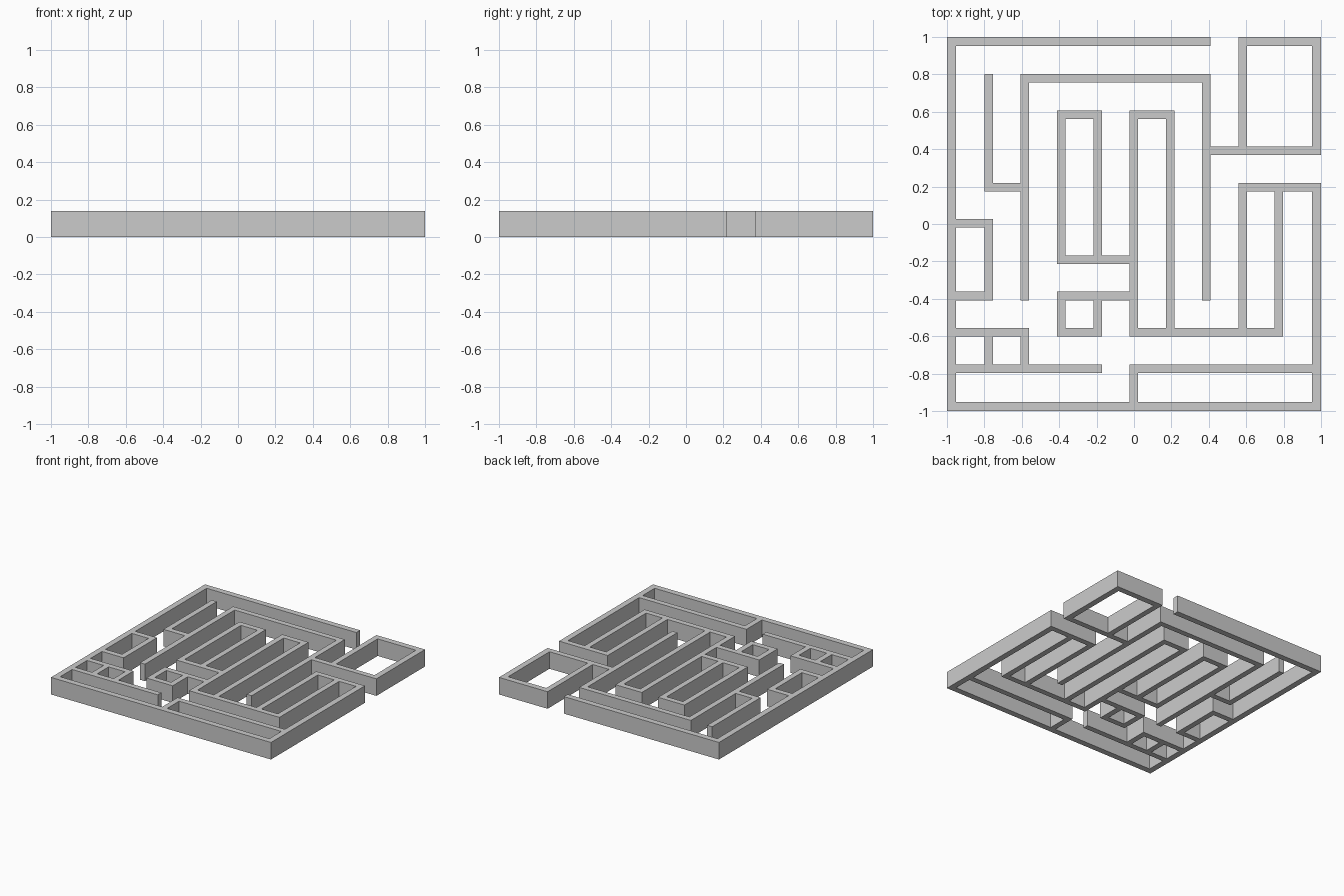
import bpy, bmesh

if "Cube" in bpy.data.objects:
    bpy.data.objects.remove(bpy.data.objects["Cube"])

HEIGHT, PITCH, HALF = 0.14, 0.194, 0.0228

# Maze walls on an 11 x 11 lattice (indices -5..5): line -> spans
ACROSS = {5: [(-5, 2), (3, 5)], 4: [(-3, 2)], 3: [(-2, -1), (0, 1)],
          2: [(2, 5)], 1: [(-4, -3), (3, 5)], 0: [(-5, -4)], -1: [(-2, 0)],
          -2: [(-5, -4), (-2, 0)], -3: [(-5, -3), (-2, -1), (0, 4)],
          -4: [(-5, -1), (0, 5)], -5: [(-5, 5)]}
ALONG = {-5: [(-5, 5)], -4: [(1, 4), (-2, 0), (-4, -3)],
         -3: [(-2, 4), (-4, -3)], -2: [(-1, 3), (-3, -2)],
         -1: [(-1, 3), (-3, -2)], 0: [(-3, 3), (-5, -4)], 1: [(-3, 3)],
         2: [(-2, 4)], 3: [(2, 5), (-3, 1)], 4: [(-3, 1)],
         5: [(2, 5), (-5, 1)]}


def breakpoints(shift):
    """Both edges of every lattice line; the border lines are a bit thicker."""
    pts = []
    for i in range(-5, 6):
        c = i * PITCH + shift
        pts += [c - HALF, c + HALF]
    pts[0], pts[1], pts[-2], pts[-1] = -1.0, -0.951, 0.951, 1.0
    return pts


# Even cell numbers are wall lines, odd ones the corridor gaps between them
filled = set()
for line, spans in ACROSS.items():
    for a, b in spans:
        filled |= {(k + 10, 2 * line + 10) for k in range(2 * a, 2 * b + 1)}
for line, spans in ALONG.items():
    for a, b in spans:
        filled |= {(2 * line + 10, k + 10) for k in range(2 * a, 2 * b + 1)}

xs, ys, zs = breakpoints(-0.001), breakpoints(0.003), (0.0, HEIGHT)
bm = bmesh.new()
verts = {}


def vert(i, j, k):
    if (i, j, k) not in verts:
        verts[i, j, k] = bm.verts.new((xs[i], ys[j], zs[k]))
    return verts[i, j, k]


# Fused wall solid: caps on each cell, sides only where the neighbour is empty
for i, j in sorted(filled):
    ring = [(i, j), (i + 1, j), (i + 1, j + 1), (i, j + 1)]
    bm.faces.new([vert(*p, 1) for p in ring])
    bm.faces.new([vert(*p, 0) for p in reversed(ring)])
    for n, (di, dj) in enumerate([(0, -1), (1, 0), (0, 1), (-1, 0)]):
        if (i + di, j + dj) not in filled:
            p, q = ring[n], ring[(n + 1) % 4]
            bm.faces.new([vert(*p, 0), vert(*q, 0), vert(*q, 1), vert(*p, 1)])

mesh = bpy.data.meshes.new("maze_walls")
bm.to_mesh(mesh)
bm.free()
bpy.context.collection.objects.link(bpy.data.objects.new("maze_walls", mesh))
